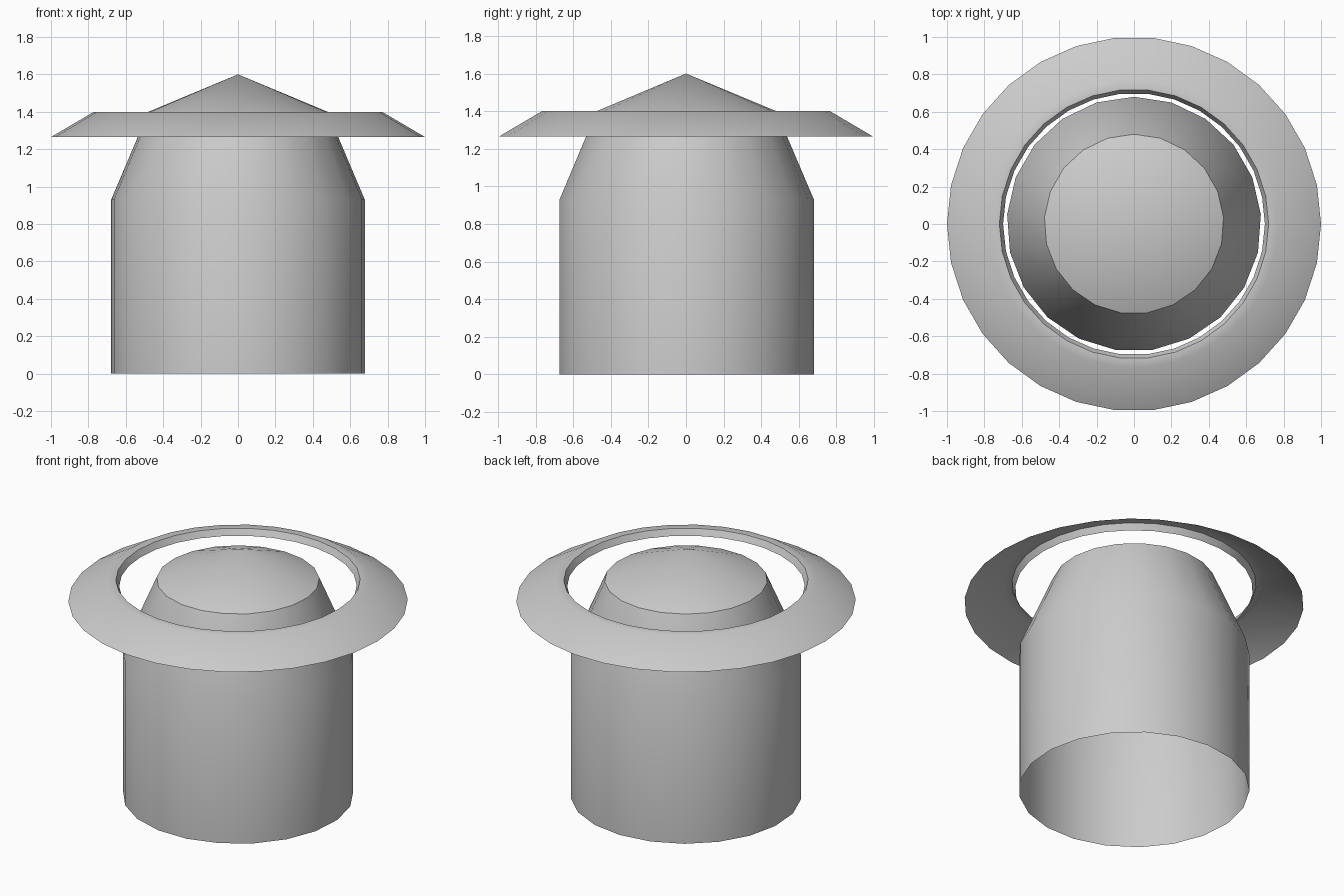
import bpy, bmesh
from math import cos, sin, pi, radians

if "Cube" in bpy.data.objects:
    bpy.data.objects.remove(bpy.data.objects["Cube"])


def lathe(name, profile, sides, start):
    """Revolve (radius, z) points round z as a single-skin shell."""
    bm = bmesh.new()
    rings = []
    for r, z in profile:
        if r == 0:
            rings.append([bm.verts.new((0, 0, z))] * sides)
        else:
            rings.append([bm.verts.new((r * cos(start + 2 * pi * i / sides),
                                        r * sin(start + 2 * pi * i / sides), z))
                          for i in range(sides)])
    for low, high in zip(rings, rings[1:]):
        for i in range(sides):
            j = (i + 1) % sides
            quad = [low[i], low[j], high[j], high[i]]
            bm.faces.new(list(dict.fromkeys(quad)))
    mesh = bpy.data.meshes.new(name)
    bm.to_mesh(mesh)
    bm.free()
    obj = bpy.data.objects.new(name, mesh)
    bpy.context.collection.objects.link(obj)
    bpy.ops.object.select_all(action='DESELECT')
    obj.select_set(True)
    bpy.context.view_layer.objects.active = obj
    bpy.ops.object.shade_smooth_by_angle(angle=radians(35))
    return obj


# Open-bottomed body with tapered shoulder and conical cap
lathe("body", [(0.68, 0), (0.68, 0.93), (0.48, 1.4), (0, 1.6)], 21, pi / 2)

# Floating brim with a short inner lip
lathe("brim_ring", [(1.0, 1.265), (0.77, 1.4), (0.72, 1.4), (0.70, 1.36)], 30, 0)
